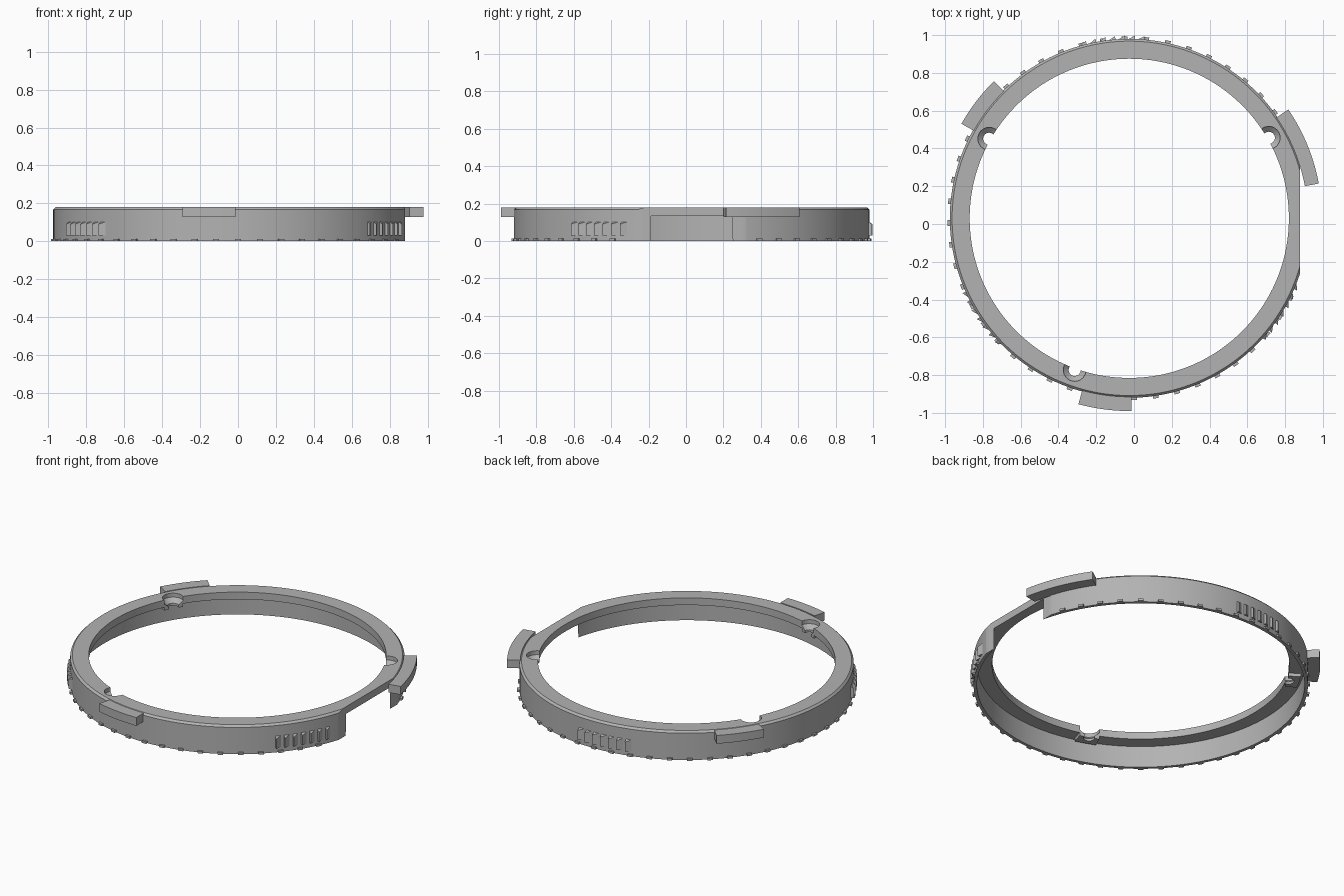
import bpy, bmesh, math
from mathutils import Vector

cube = bpy.data.objects.get("Cube")
if cube:
    bpy.data.objects.remove(cube, do_unlink=True)

CX, CY = -0.025, 0.03          # ring axis
R_OUT, R_WALL, R_LIP = 0.95, 0.931, 0.845
HEIGHT, LIP_Z = 0.18, 0.135

grey = bpy.data.materials.new("mid_grey")
grey.use_nodes = True
grey.diffuse_color = (0.45, 0.45, 0.45, 1)
grey.node_tree.nodes["Principled BSDF"].inputs["Base Color"].default_value = grey.diffuse_color


def polar(r, deg, z, centre=(CX, CY)):
    a = math.radians(deg)
    return Vector((centre[0] + r * math.cos(a), centre[1] + r * math.sin(a), z))


def finish(name, bm):
    bmesh.ops.remove_doubles(bm, verts=bm.verts, dist=1e-5)
    bmesh.ops.recalc_face_normals(bm, faces=bm.faces)
    mesh = bpy.data.meshes.new(name)
    bm.to_mesh(mesh)
    bm.free()
    obj = bpy.data.objects.new(name, mesh)
    bpy.context.collection.objects.link(obj)
    mesh.materials.append(grey)
    return obj


def sweep(bm, profile, start, end, steps, centre=(CX, CY)):
    """Turn an (r, z) profile about a vertical axis, capping partial turns."""
    rows = [[bm.verts.new(polar(r, start + (end - start) * i / steps, z, centre))
             for r, z in profile] for i in range(steps + 1)]
    n = len(profile)
    for a, b in zip(rows, rows[1:]):
        for j in range(n):
            k = (j + 1) % n
            bm.faces.new((a[j], a[k], b[k], b[j]))
    if end - start < 360:
        bm.faces.new(rows[0])
        bm.faces.new(rows[-1])


def band(r0, r1, z0, z1):
    return [(r0, z0), (r1, z0), (r1, z1), (r0, z1)]


def prism(bm, outline, x0, x1):
    """Extrude a (y, z) outline along x."""
    face = bm.faces.new([bm.verts.new((x0, y, z)) for y, z in outline])
    out = bmesh.ops.extrude_face_region(bm, geom=[face])["geom"]
    bmesh.ops.translate(bm, vec=(x1 - x0, 0, 0),
                        verts=[v for v in out if isinstance(v, bmesh.types.BMVert)])


def cut(obj, cutter):
    cutter.hide_render = True
    mod = obj.modifiers.new("cut", "BOOLEAN")
    mod.operation, mod.solver, mod.object = "DIFFERENCE", "EXACT", cutter
    bpy.context.view_layer.objects.active = obj
    bpy.ops.object.modifier_apply(modifier=mod.name)


# Ring: thin outer wall with a flat lip on top
bm = bmesh.new()
sweep(bm, [(R_WALL, 0), (R_OUT, 0), (R_OUT, 0.168), (0.938, HEIGHT),
           (R_LIP, HEIGHT), (R_LIP, LIP_Z), (R_WALL, LIP_Z)], 0, 360, 180)
ring = finish("ring", bm)

# Screw bosses under the lip
SCREWS = (30, 150.4, 250.2)
bm = bmesh.new()
for a in SCREWS:
    sweep(bm, band(R_LIP, 0.915, 0.115, LIP_Z + 0.01), a - 4, a + 4, 8)
bosses = finish("screw_bosses", bm)

# Countersunk screw notches
bm = bmesh.new()
for a in SCREWS:
    c = polar(0.853, a, 0)
    sweep(bm, [(0, 0.05), (0.032, 0.05), (0.032, 0.13), (0.06, 0.155), (0.06, 0.22), (0, 0.22)],
          0, 360, 32, (c.x, c.y))
notch_cutter = finish("notch_cutter", bm)

# Flat side and its arched opening
bm = bmesh.new()
prism(bm, [(-0.6, -0.1), (0.6, -0.1), (0.6, 0.3), (-0.6, 0.3)], 0.88, 1.2)
flat_cutter = finish("flat_cutter", bm)

half, top, rad = 0.22, 0.12, 0.11
arch = [(CY - half, -0.1), (CY + half, -0.1)]
for side, lo in ((1, 0), (-1, 90)):
    for i in range(13):
        a = math.radians(lo + 90 * i / 12)
        arch.append((CY + side * (half - rad) + rad * math.cos(a),
                     top - rad + rad * math.sin(a)))
bm = bmesh.new()
prism(bm, arch, 0.78, 1.1)
arch_cutter = finish("arch_cutter", bm)

for cutter in (flat_cutter, arch_cutter, notch_cutter):
    cut(ring, cutter)
cut(bosses, notch_cutter)
for cutter in (flat_cutter, arch_cutter, notch_cutter):
    bpy.data.objects.remove(cutter, do_unlink=True)

# Locking tabs around the rim
tabs = []
for name, a0, a1 in (("front_tab", -105.3, -89.3), ("back_right_tab", 134.6, 150.6),
                     ("left_tab", 10.4, 34.4)):
    bm = bmesh.new()
    sweep(bm, band(0.945, 1.02, 0.128, HEIGHT), a0, a1, 16)
    tabs.append(finish(name, bm))

# Small nubs along the bottom edge
bm = bmesh.new()
for i in range(52):
    a = -88.5 + 360 * i / 52
    if abs((a + 180) % 360 - 180) > 21:
        sweep(bm, band(0.94, 0.963, 0, 0.013), a - 0.9, a + 0.9, 1)
nubs = finish("bottom_nubs", bm)

# Sawtooth grips, three groups of seven
bm = bmesh.new()
for centre in (-145, -31, 96):
    for i in range(7):
        a = centre + (i - 3.5) * 3.1
        pts = [polar(0.945, a, 0.03), polar(0.968, a, 0.03), polar(0.945, a + 2.5, 0.03),
               polar(0.945, a, 0.105), polar(0.968, a, 0.09), polar(0.945, a + 2.5, 0.105)]
        bmesh.ops.convex_hull(bm, input=[bm.verts.new(p) for p in pts])
grips = finish("grip_ridges", bm)

# Smooth curved walls, crisp edges
bpy.ops.object.select_all(action="DESELECT")
for obj in [ring, bosses, nubs, grips] + tabs:
    obj.select_set(True)
bpy.context.view_layer.objects.active = ring
bpy.ops.object.shade_smooth_by_angle(angle=math.radians(30))
